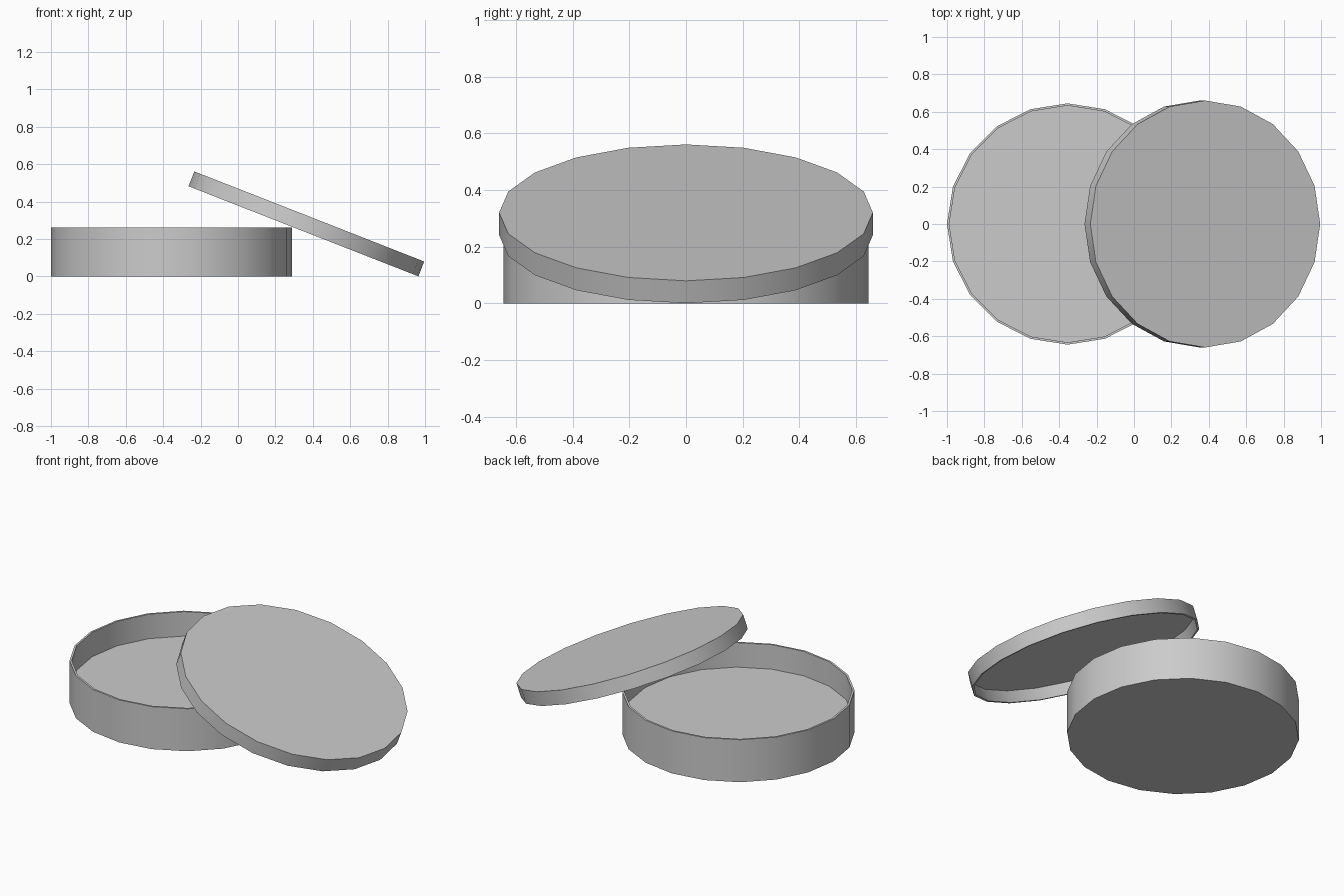
import bpy, bmesh, math

if "Cube" in bpy.data.objects:
    bpy.data.objects.remove(bpy.data.objects["Cube"])

SIDES = 20


def lathe(name, profile, location, tilt=0.0):
    """Spin an (r, z) profile into a closed 20-sided solid; r = 0 points are skipped and capped."""
    bm = bmesh.new()
    rings = []
    for r, z in profile:
        rings.append([bm.verts.new((r * math.cos(2 * math.pi * i / SIDES),
                                    r * math.sin(2 * math.pi * i / SIDES), z))
                      for i in range(SIDES)])
    for a, b in zip(rings, rings[1:]):
        for i in range(SIDES):
            j = (i + 1) % SIDES
            bm.faces.new((a[i], a[j], b[j], b[i]))
    bm.faces.new(rings[0])
    bm.faces.new(rings[-1])
    bmesh.ops.recalc_face_normals(bm, faces=bm.faces[:])
    mesh = bpy.data.meshes.new(name)
    bm.to_mesh(mesh)
    bm.free()
    obj = bpy.data.objects.new(name, mesh)
    bpy.context.collection.objects.link(obj)
    obj.location = location
    obj.rotation_euler = (0, tilt, 0)
    bpy.ops.object.select_all(action='DESELECT')
    obj.select_set(True)
    bpy.context.view_layer.objects.active = obj
    bpy.ops.object.shade_smooth_by_angle(angle=math.radians(30))
    return obj


# shallow dish: outer wall, thin rim, inner wall down to the filled floor
lathe("dish_base", [(0.645, 0), (0.645, 0.26), (0.633, 0.26), (0.633, 0.11)],
      (-0.355, 0, 0))

# slightly larger lid, open underneath, leaning on the dish rim
lathe("dish_lid", [(0.66, 0.085), (0.66, 0), (0.648, 0), (0.648, 0.07)],
      (0.35, 0, 0.241), math.radians(21.4))
